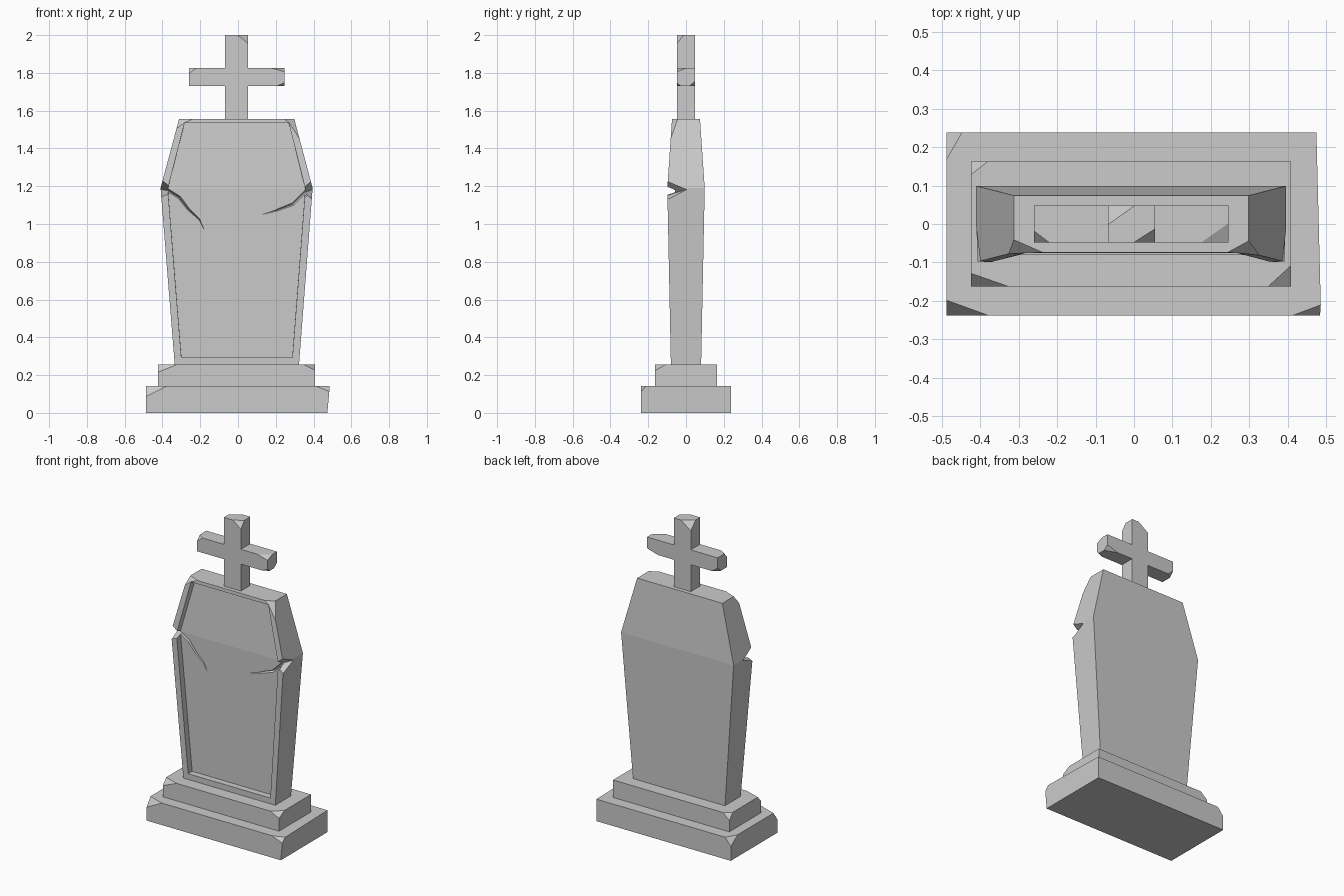
import bpy, bmesh
from mathutils import Vector

if "Cube" in bpy.data.objects:
    bpy.data.objects.remove(bpy.data.objects["Cube"])


def finish(bm, name):
    bmesh.ops.recalc_face_normals(bm, faces=bm.faces)
    me = bpy.data.meshes.new(name)
    bm.to_mesh(me)
    bm.free()
    ob = bpy.data.objects.new(name, me)
    bpy.context.collection.objects.link(ob)
    return ob


def loft(bm, rings):
    """Closed solid through equal-length rings of points."""
    rows = [[bm.verts.new(p) for p in r] for r in rings]
    n = len(rows[0])
    for a, b in zip(rows, rows[1:]):
        for i in range(n):
            j = (i + 1) % n
            bm.faces.new((a[i], a[j], b[j], b[i]))
    bm.faces.new(rows[0][::-1])
    bm.faces.new(rows[-1])
    bmesh.ops.recalc_face_normals(bm, faces=bm.faces)


def rect(x0, x1, y, z):
    return [(x0, -y, z), (x1, -y, z), (x1, y, z), (x0, y, z)]


def chip(bm, corner, inward):
    """Slice a corner off along the plane with the given signed intercepts."""
    v = min(bm.verts, key=lambda q: (q.co - Vector(corner)).length)
    for e in list(v.link_edges):
        d = e.other_vert(v).co - v.co
        t = 1 / max(sum(d[i] / inward[i] for i in range(3)), 1e-6)
        bmesh.utils.edge_split(e, v, min(t, 0.95))
    for f in list(v.link_faces):
        loop = next(l for l in f.loops if l.vert == v)
        bmesh.utils.face_split(f, loop.link_loop_prev.vert, loop.link_loop_next.vert)
    bmesh.ops.dissolve_verts(bm, verts=[v])


def slab(name, rings, chips):
    bm = bmesh.new()
    loft(bm, rings)
    for c, a in chips:
        chip(bm, c, a)
    return finish(bm, name)


# Two-step plinth with broken corners
slab("lower_plinth",
     [rect(-.487, .473, .238, 0),
      [(-.487, -.238, .142), (.486, -.238, .142), (.474, .238, .142), (-.487, .238, .142)]],
     [((-.487, -.238, .142), (.11, .04, -.055)),
      ((.486, -.238, .142), (-.075, .028, -.03)),
      ((-.487, .238, .142), (.04, -.07, -.05))])
slab("upper_plinth",
     [rect(-.424, .408, .163, .142), rect(-.424, .408, .163, .255)],
     [((-.424, -.163, .255), (.10, .035, -.04)),
      ((.408, -.163, .255), (-.06, .055, -.03)),
      ((-.424, .163, .255), (.045, -.035, -.04))])

# Coffin-shaped slab with a sunken front panel
bm = bmesh.new()
loft(bm, [rect(-.335, .323, .08, .255), rect(-.41, .395, .099, 1.19),
          rect(-.312, .298, .074, 1.556)])
bm.normal_update()
panel = [f for f in bm.faces if f.normal.y < -.9]
bmesh.ops.inset_region(bm, faces=panel, thickness=.038, use_boundary=True,
                       use_even_offset=True)


def front_y(z):
    if z < 1.19:
        return -.08 - .019 * (z - .255) / .935
    return -.099 + .025 * (z - 1.19) / .366


inner = {v for f in panel for v in f.verts}
for v in inner:
    if v.co.z > 1.4:
        v.co.z = 1.535
    v.co.y = front_y(v.co.z)
bm.normal_update()
bmesh.ops.inset_region(bm, faces=panel, thickness=.0005, use_boundary=True,
                       use_even_offset=True)
for v in {v for f in panel for v in f.verts}:
    v.co.y += .04
chip(bm, (-.312, -.074, 1.556), (.075, .033, -.04))
chip(bm, (.298, -.074, 1.556), (-.055, .03, -.06))
stone = finish(bm, "coffin_slab")


# Cracks: tapering V-shaped cutters starting as notches in the side edges
def crack(path):
    pts = [Vector((x, 0, z)) for x, z, w, y in path]
    rings = []
    for i, (x, z, w, y) in enumerate(path):
        t = (pts[min(i + 1, len(pts) - 1)] - pts[max(i - 1, 0)]).normalized()
        s = Vector((-t.z, 0, t.x)) * w
        if i == 0:
            s = Vector((0, 0, w if t.x > 0 else -w))
        rings.append([(x + s.x, -.125, z + s.z), (x, y, z), (x - s.x, -.125, z - s.z)])
    b = bmesh.new()
    loft(b, rings)
    cutter = finish(b, "crack_cutter")
    cutter.hide_render = True
    m = stone.modifiers.new("crack", 'BOOLEAN')
    m.operation, m.solver, m.object = 'DIFFERENCE', 'EXACT', cutter
    bpy.context.view_layer.objects.active = stone
    bpy.ops.object.modifier_apply(modifier=m.name)
    bpy.data.objects.remove(cutter)


crack([(-.44, 1.19, .085, .035), (-.365, 1.175, .032, -.04), (-.31, 1.14, .032, -.038),
       (-.26, 1.075, .03, -.04), (-.205, 1.025, .025, -.045), (-.172, .955, .008, -.058)])
crack([(.425, 1.19, .085, .035), (.355, 1.17, .032, -.04), (.29, 1.105, .032, -.038),
       (.21, 1.075, .028, -.042), (.11, 1.045, .008, -.058)])

# Cross with broken ends
outline = [(-.068, 1.55), (.054, 1.55), (.054, 1.73), (.245, 1.73), (.245, 1.826),
           (.054, 1.826), (.054, 2), (-.068, 2), (-.068, 1.826), (-.26, 1.826),
           (-.26, 1.73), (-.068, 1.73)]
slab("cross", [[(x, y, z) for x, z in outline] for y in (-.048, .048)],
     [((.054, -.048, 2), (-.055, .035, -.045)),
      ((-.068, .048, 2), (.07, -.05, -.05)),
      ((-.26, -.048, 1.826), (.04, .03, -.03)),
      ((.245, -.048, 1.826), (-.07, .05, -.02)),
      ((.245, -.048, 1.73), (-.04, .02, .018)),
      ((.245, .048, 1.73), (-.08, -.03, .025)),
      ((-.26, .048, 1.73), (.04, -.03, .03))])
